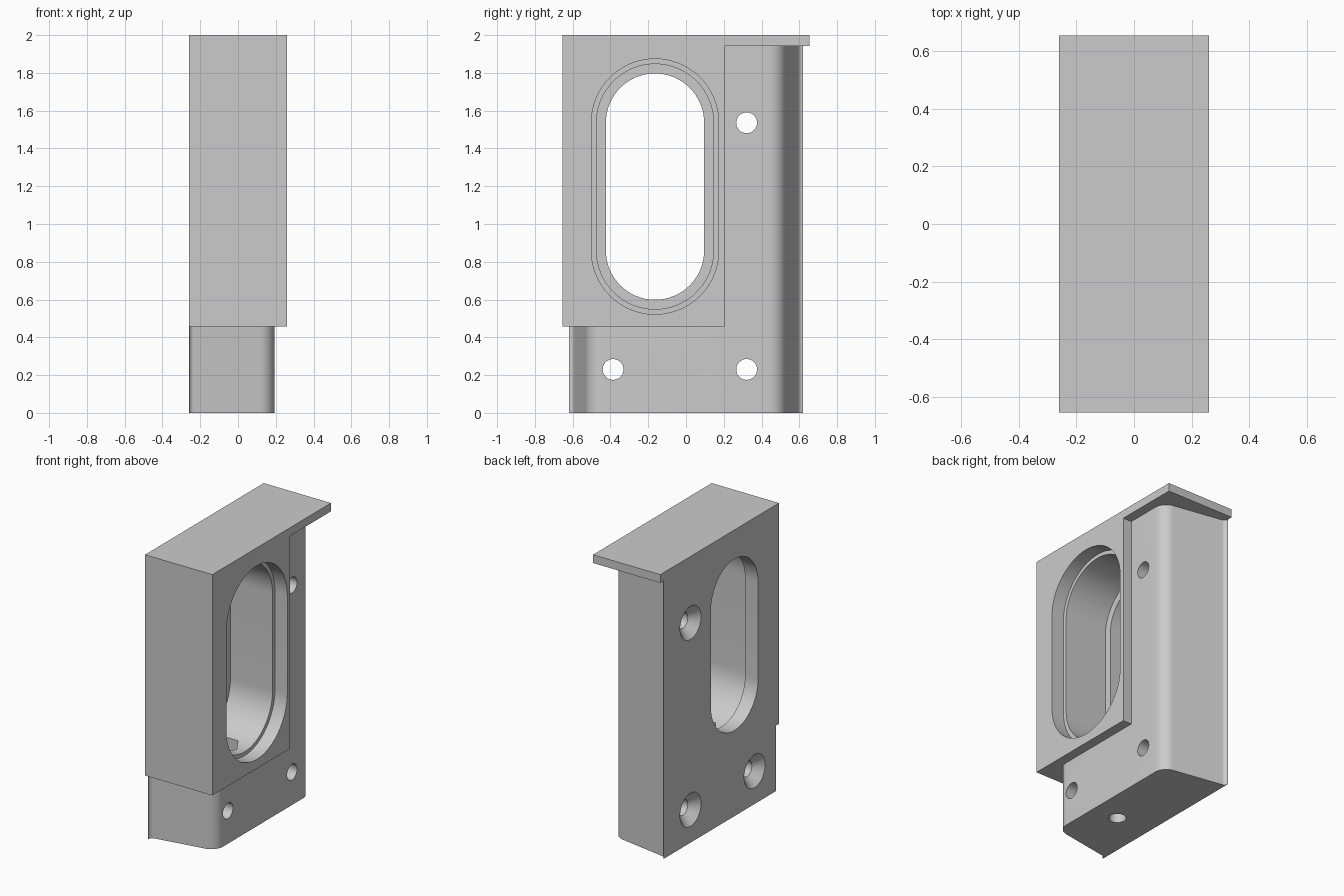
import bpy, bmesh, math

if "Cube" in bpy.data.objects:
    bpy.data.objects.remove(bpy.data.objects["Cube"])

grey = bpy.data.materials.new("light_grey")
grey.diffuse_color = (0.6, 0.6, 0.6, 1)
grey.use_nodes = True
grey.node_tree.nodes["Principled BSDF"].inputs["Base Color"].default_value = grey.diffuse_color


def loft(name, ring_a, ring_b):
    """Closed solid between two matching rings of 3D points."""
    bm = bmesh.new()
    a = [bm.verts.new(p) for p in ring_a]
    b = [bm.verts.new(p) for p in ring_b]
    bm.faces.new(a)
    bm.faces.new(b)
    n = len(a)
    for i in range(n):
        j = (i + 1) % n
        bm.faces.new((a[i], a[j], b[j], b[i]))
    bmesh.ops.recalc_face_normals(bm, faces=bm.faces)
    me = bpy.data.meshes.new(name)
    bm.to_mesh(me)
    bm.free()
    me.materials.append(grey)
    ob = bpy.data.objects.new(name, me)
    bpy.context.collection.objects.link(ob)
    return ob


def box(name, x0, x1, y0, y1, z0, z1):
    ring = [(x0, y0), (x1, y0), (x1, y1), (x0, y1)]
    return loft(name, [(x, y, z0) for x, y in ring], [(x, y, z1) for x, y in ring])


def arc(cx, cy, r, a0, a1, n=12):
    return [(cx + r * math.cos(math.radians(a0 + (a1 - a0) * i / n)),
             cy + r * math.sin(math.radians(a0 + (a1 - a0) * i / n))) for i in range(n + 1)]


def circle(cx, cy, r, n=40):
    return arc(cx, cy, r, 0, 360, n)[:-1]


def along_x(name, ring_a, xa, ring_b, xb):
    return loft(name, [(xa, y, z) for y, z in ring_a], [(xb, y, z) for y, z in ring_b])


def along_z(name, ring, z0, z1):
    return loft(name, [(x, y, z0) for x, y in ring], [(x, y, z1) for x, y in ring])


def combine(target, tool, op):
    """Boolean the tool into the target, then discard the tool."""
    mod = target.modifiers.new(op.lower(), 'BOOLEAN')
    mod.operation = op
    mod.solver = 'EXACT'
    mod.object = tool
    bpy.context.view_layer.objects.active = target
    bpy.ops.object.modifier_apply(modifier=mod.name)
    bpy.data.objects.remove(tool, do_unlink=True)


# Rear body: sloping side walls, rounded front corners, flared fillets at the back plane
half = arc(-0.23, 0.62, 0.03, 180, 260, 8) + arc(0.103, 0.441, 0.09, 80, 0, 10)
profile = half + [(x, -y) for x, y in reversed(half)]
bracket = along_z("slotted_bracket", profile, 0, 1.97)

# Thick slotted block and the overhanging top plate
combine(bracket, box("block", -0.26, 0.26, -0.655, 0.204, 0.457, 2.0), 'UNION')
combine(bracket, box("top_plate", -0.26, 0.26, -0.655, 0.655, 1.942, 2.0), 'UNION')

# Stepped oval window
SY, SZ = -0.164, 1.198
for r, x0, x1 in ((0.337, 0.165, 0.4), (0.31, -0.16, 0.3), (0.26, -0.4, 0.0)):
    oval = arc(SY, SZ + 0.339, r, 0, 180, 32) + arc(SY, SZ - 0.339, r, 180, 360, 32)
    combine(bracket, along_x("oval_cutter", oval, x0, oval, x1), 'DIFFERENCE')

# Countersunk screw holes
for y, z in ((0.321, 1.536), (0.321, 0.23), (-0.386, 0.23)):
    hole = circle(y, z, 0.055)
    combine(bracket, along_x("screw_cutter", hole, -0.4, hole, 0.4), 'DIFFERENCE')
    combine(bracket, along_x("sink_cutter", circle(y, z, 0.126), -0.27,
                             circle(y, z, 0.055), -0.20), 'DIFFERENCE')

# Vertical bolt hole from below with a hexagonal pocket in the window floor
combine(bracket, along_z("bolt_cutter", circle(0, SY, 0.055), -0.1, 0.7), 'DIFFERENCE')
combine(bracket, along_z("pocket_cutter", circle(0, SY, 0.104, 6), 0.47, 0.7), 'DIFFERENCE')

# Smooth the curved walls, keep the edges sharp
bpy.ops.object.select_all(action='DESELECT')
bracket.select_set(True)
bpy.context.view_layer.objects.active = bracket
bpy.ops.object.shade_smooth_by_angle(angle=math.radians(30))
